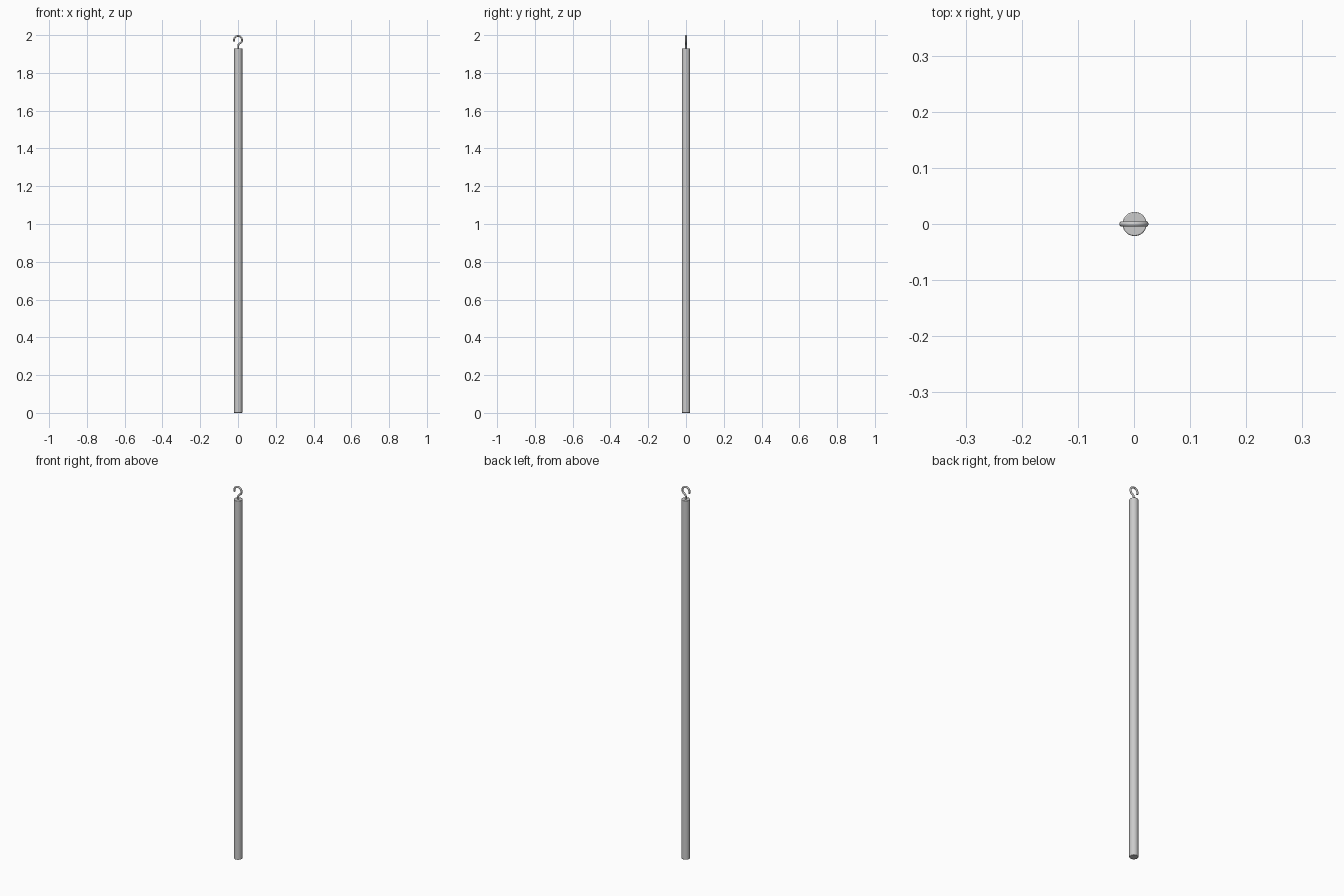
import bpy, math

if "Cube" in bpy.data.objects:
    bpy.data.objects.remove(bpy.data.objects["Cube"])

CX = 0.001          # pole axis
R, TOP = 0.0215, 1.93

# Pole: long round rod with slightly eased ends
bpy.ops.mesh.primitive_cylinder_add(vertices=48, radius=R, depth=TOP, location=(CX, 0, TOP / 2))
pole = bpy.context.object
pole.name = "pole"
bev = pole.modifiers.new("eased_ends", 'BEVEL')
bev.width, bev.segments, bev.limit_method = 0.002, 2, 'ANGLE'
bpy.ops.object.shade_smooth_by_angle(angle=math.radians(35))

# Hook: bent round wire, question-mark shape, open at the lower left
WIRE, RING = 0.0048, 0.0212
cz = 2.0 - WIRE - RING
pts = []
for i in range(29):
    a = math.radians(205 - i * 245 / 28)
    pts.append((RING * math.cos(a), cz + RING * math.sin(a)))
pts += [(0.008, 1.9555), (0.003, 1.950), (CX, 1.943), (CX, 1.922)]

curve = bpy.data.curves.new("hook", 'CURVE')
curve.dimensions = '3D'
curve.bevel_depth, curve.bevel_resolution = WIRE, 4
curve.use_fill_caps = True
s = curve.splines.new('POLY')
s.points.add(len(pts) - 1)
for p, (x, z) in zip(s.points, pts):
    p.co = (x, 0, z, 1)
hook = bpy.data.objects.new("hook", curve)
bpy.context.collection.objects.link(hook)
s.use_smooth = True
